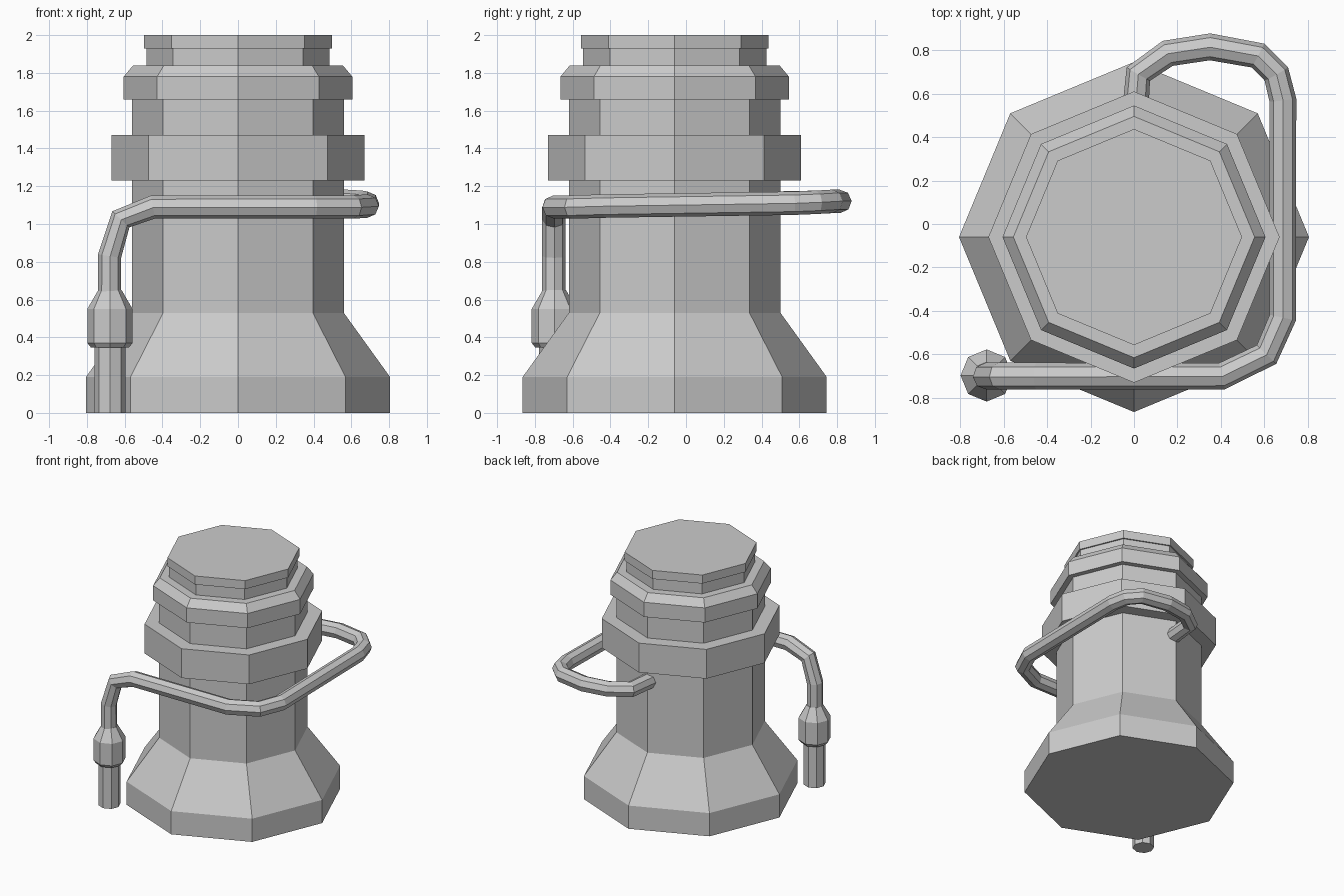
import bpy, bmesh
from math import cos, sin, tau

SIDES = 8
scene = bpy.context.scene
cube = scene.objects.get("Cube")
if cube:
    bpy.data.objects.remove(cube, do_unlink=True)

grey = bpy.data.materials.new("light grey")
grey.use_nodes = True
colour = (0.6, 0.6, 0.6, 1)
grey.diffuse_color = colour
grey.node_tree.nodes["Principled BSDF"].inputs["Base Color"].default_value = colour


def turned(name, profile, centre):
    """Closed eight-sided solid from a (radius, height) profile, bottom to top."""
    bm = bmesh.new()
    rings = [[bm.verts.new((r * cos(tau * i / SIDES), r * sin(tau * i / SIDES), z))
              for i in range(SIDES)] for r, z in profile]
    for low, high in zip(rings, rings[1:]):
        for i in range(SIDES):
            j = (i + 1) % SIDES
            bm.faces.new((low[i], low[j], high[j], high[i]))
    bm.faces.new(rings[0][::-1])
    bm.faces.new(rings[-1])
    mesh = bpy.data.meshes.new(name)
    bm.to_mesh(mesh)
    bm.free()
    mesh.materials.append(grey)
    obj = bpy.data.objects.new(name, mesh)
    obj.location = (*centre, 0)
    scene.collection.objects.link(obj)
    return obj


# Main column: flared foot, body, collar, shoulder and cap
axis = (0, -0.06)
turned("body", [(0.805, 0), (0.805, 0.19), (0.56, 0.53), (0.56, 1.70)], axis)
turned("collar", [(0.67, 1.23), (0.67, 1.47)], axis)
turned("shoulder", [(0.605, 1.66), (0.605, 1.78), (0.555, 1.84)], axis)
turned("neck", [(0.485, 1.80), (0.485, 1.95)], axis)
turned("cap", [(0.497, 1.93), (0.497, 2.0)], axis)

# Nozzle hanging beside the foot
grip = (-0.678, -0.697)
turned("nozzle_grip", [(0.10, 0.345), (0.12, 0.37), (0.12, 0.55), (0.062, 0.65)], grip)
turned("nozzle_tip", [(0.082, 0), (0.082, 0.40)], grip)

# Hose: leaves the back, wraps round the left side and drops to the nozzle
path = [(0.0, 0.45, 1.11), (0.02, 0.69, 1.115), (0.155, 0.785, 1.12),
        (0.35, 0.815, 1.12), (0.57, 0.775, 1.12), (0.655, 0.69, 1.115),
        (0.685, 0.57, 1.11), (0.685, -0.43, 1.095), (0.61, -0.60, 1.09),
        (0.405, -0.70, 1.09), (-0.45, -0.70, 1.09), (-0.62, -0.70, 1.025),
        (-0.68, -0.70, 0.83), (-0.68, -0.70, 0.60)]
curve = bpy.data.curves.new("hose", "CURVE")
curve.dimensions = "3D"
curve.bevel_depth = 0.062
curve.bevel_resolution = 2
curve.use_fill_caps = True
spline = curve.splines.new("POLY")
spline.points.add(len(path) - 1)
for point, position in zip(spline.points, path):
    point.co = (*position, 1)
spline.use_smooth = False
curve.materials.append(grey)
hose = bpy.data.objects.new("hose", curve)
scene.collection.objects.link(hose)
